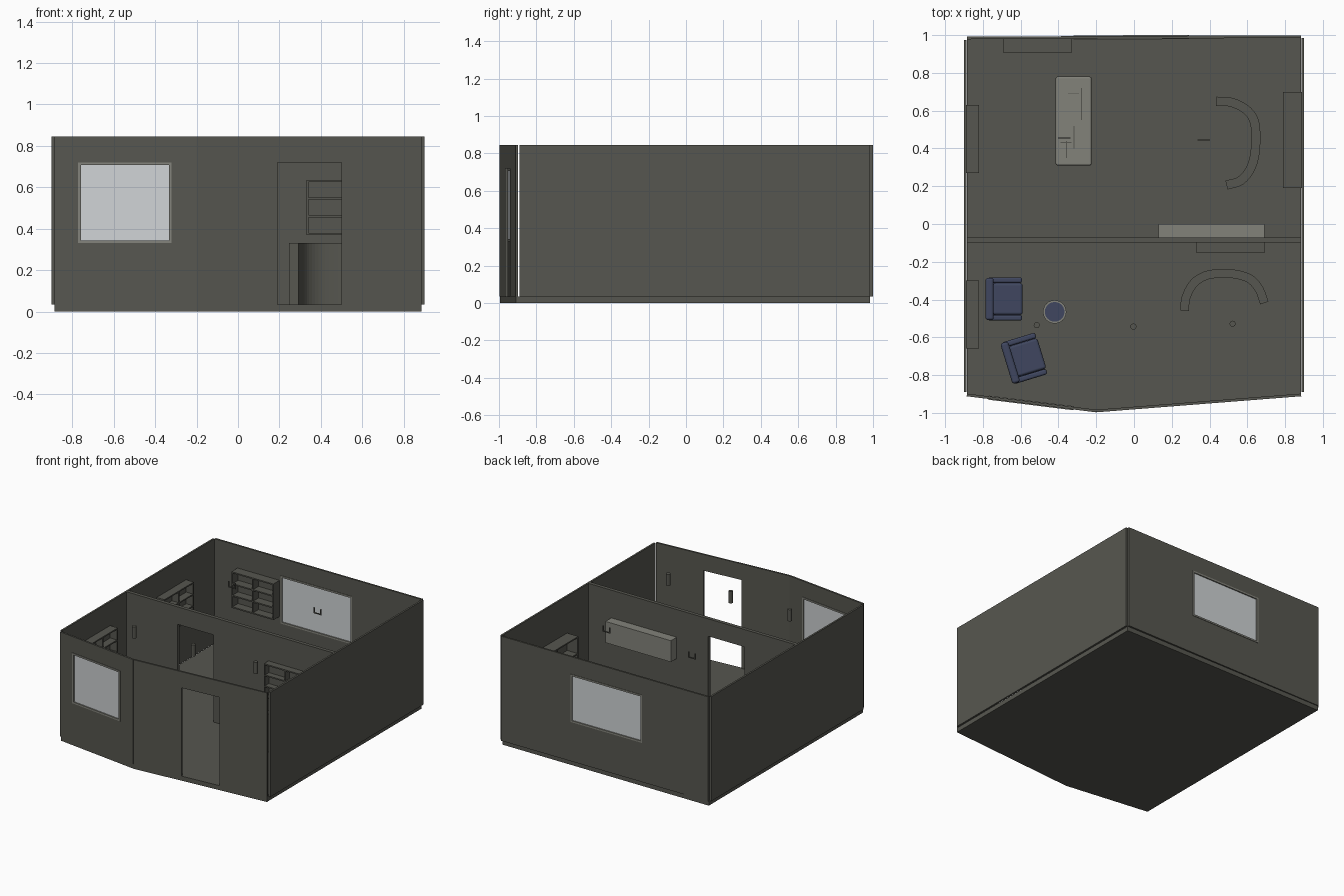
import bpy, bmesh, math
from mathutils import Matrix, Vector

if "Cube" in bpy.data.objects:
    bpy.data.objects.remove(bpy.data.objects["Cube"])


def material(name, r, g, b):
    m = bpy.data.materials.new(name)
    m.diffuse_color = (r, g, b, 1)
    m.use_nodes = True
    m.node_tree.nodes["Principled BSDF"].inputs["Base Color"].default_value = m.diffuse_color
    return m


GREY = material("dark grey", 0.094, 0.094, 0.079)
LIGHT = material("light grey", 0.225, 0.225, 0.195)
GLASS = material("pale glass", 0.62, 0.65, 0.66)
BLUE = material("navy fabric", 0.05, 0.062, 0.115)


def place(x, y, z=0, deg=0):
    return Matrix.Translation((x, y, z)) @ Matrix.Rotation(math.radians(deg), 4, 'Z')


def finish(bm, name, mat, M=Matrix(), bevel=0):
    me = bpy.data.meshes.new(name)
    bmesh.ops.recalc_face_normals(bm, faces=bm.faces)
    bm.to_mesh(me)
    bm.free()
    me.materials.append(mat)
    ob = bpy.data.objects.new(name, me)
    ob.matrix_world = M
    bpy.context.collection.objects.link(ob)
    if bevel:
        b = ob.modifiers.new("bevel", 'BEVEL')
        b.width, b.segments = bevel, 3
        for p in me.polygons:
            p.use_smooth = True
        b.harden_normals = True
    return ob


def boxes(name, mat, items, M=Matrix(), bevel=0):
    """One object made of boxes given as (x0, x1, y0, y1, z0, z1)."""
    bm = bmesh.new()
    for x0, x1, y0, y1, z0, z1 in items:
        S = Matrix.Diagonal((x1 - x0, y1 - y0, z1 - z0, 1))
        T = Matrix.Translation(((x0 + x1) / 2, (y0 + y1) / 2, (z0 + z1) / 2))
        bmesh.ops.create_cube(bm, size=1, matrix=T @ S)
    return finish(bm, name, mat, M, bevel)


def prism(name, mat, pts, z0, z1):
    bm = bmesh.new()
    f = bm.faces.new([bm.verts.new((x, y, z0)) for x, y in pts])
    r = bmesh.ops.extrude_face_region(bm, geom=[f])
    bmesh.ops.translate(bm, vec=(0, 0, z1 - z0),
                        verts=[v for v in r["geom"] if isinstance(v, bmesh.types.BMVert)])
    return finish(bm, name, mat)


def cylinder(name, mat, x, y, z0, z1, r, n=24):
    bm = bmesh.new()
    bmesh.ops.create_cone(bm, cap_ends=True, segments=n, radius1=r, radius2=r,
                          depth=z1 - z0, matrix=place(x, y, (z0 + z1) / 2))
    return finish(bm, name, mat)


Z0, Z1 = 0.035, 0.845


def wall(name, p, q, thick, hole=None, window=False):
    """Wall from p to q; hole = (x0, x1, z0, z1) measured along x."""
    p, q = Vector(p), Vector(q)
    d = q - p
    L = d.length
    M = place(p.x, p.y, 0, math.degrees(math.atan2(d.y, d.x)))
    us, zs, h = [0, L], [Z0, Z1], None
    if hole:
        h = [(hole[0] - p.x) / d.x * L, (hole[1] - p.x) / d.x * L, hole[2], hole[3]]
        us, zs = sorted({0, L, h[0], h[1]}), sorted({Z0, Z1, h[2], h[3]})
    bm = bmesh.new()
    V = {(u, z): bm.verts.new((u, 0, z)) for u in us for z in zs}
    for a, b in zip(us, us[1:]):
        for c, e in zip(zs, zs[1:]):
            if not (h and (a, b, c, e) == tuple(h)):
                bm.faces.new([V[a, c], V[b, c], V[b, e], V[a, e]])
    s = finish(bm, name, GREY, M).modifiers.new("thickness", 'SOLIDIFY')
    s.thickness, s.offset = thick, 0
    if window:
        a, b, c, e = h
        w, t = 0.013, thick / 2 + 0.004
        boxes(name + "_window_frame", LIGHT,
              [(a, a + w, -t, t, c, e), (b - w, b, -t, t, c, e),
               (a + w, b - w, -t, t, c, c + w), (a + w, b - w, -t, t, e - w, e)], M)
        boxes(name + "_window_glass", GLASS,
              [(a + w, b - w, -0.002, 0.002, c + w, e - w)], M)


# floor and walls
prism("floor", GREY, [(-0.885, -0.905), (-0.2, -0.995), (0.885, -0.91),
                      (0.885, 0.985), (-0.885, 0.985)], 0, Z0)
wall("left_wall", (-0.893, -0.89), (-0.893, 0.975), 0.014)
wall("right_wall", (0.893, -0.89), (0.893, 0.985), 0.014)
wall("back_wall", (-0.885, 0.985), (0.885, 0.992), 0.014, (-0.32, 0.29, 0.34, 0.71), True)
wall("front_wall_left", (-0.885, -0.905), (-0.2, -0.99), 0.014, (-0.77, -0.32, 0.33, 0.72), True)
wall("front_wall_right", (-0.2, -0.99), (0.885, -0.905), 0.014, (0.19, 0.5, Z0, 0.72))
wall("partition", (-0.885, -0.085), (0.885, -0.085), 0.028, (-0.45, -0.14, Z0, 0.71))


# bookshelves: back at local y = 0, open side toward local -y
def shelf(name, M, w, d, z0, z1, rows=3):
    t, h = 0.01, w / 2
    items = [(-h, h, -0.008, 0, z0, z1)]
    items += [(x - t / 2, x + t / 2, -d, -0.008, z0, z1) for x in (-h + t / 2, 0, h - t / 2)]
    for i in range(rows + 1):
        z = z0 + (z1 - z0 - t) * i / rows
        items += [(-h + t, -t / 2, -d, -0.008, z, z + t), (t / 2, h - t, -d, -0.008, z, z + t)]
    boxes(name, GREY, items, M)


shelf("partition_shelf", place(0.51, -0.099), 0.36, 0.055, 0.37, 0.635)
shelf("back_shelf", place(-0.51, 0.98), 0.36, 0.075, 0.39, 0.67)
shelf("left_back_shelf", place(-0.886, 0.45, 0, 90), 0.36, 0.066, 0.38, 0.66)
shelf("left_front_shelf", place(-0.886, -0.48, 0, 90), 0.36, 0.066, 0.38, 0.66)
shelf("right_bookcase", place(0.886, 0.445, 0, -90), 0.51, 0.096, Z0, 0.56, 4)

# wall cabinet on the back of the partition
boxes("wall_cabinet", LIGHT, [(0.13, 0.69, -0.071, 0, 0.465, 0.63)])


# curved counters: smooth path thickened into a band
def counter(name, path, half):
    P = [Vector(p) for p in path]
    P = [2 * P[0] - P[1]] + P + [2 * P[-1] - P[-2]]
    pts = []
    for a, b, c, d in zip(P, P[1:], P[2:], P[3:]):
        for i in range(4):
            t = i / 4
            pts.append(0.5 * (2 * b + (c - a) * t + (2 * a - 5 * b + 4 * c - d) * t * t
                              + (3 * b - a - 3 * c + d) * t ** 3))
    pts.append(P[-2])
    left, right = [], []
    for i, p in enumerate(pts):
        d = (pts[min(i + 1, len(pts) - 1)] - pts[max(i - 1, 0)]).normalized()
        n = Vector((-d.y, d.x)) * half
        left.append(p + n)
        right.append(p - n)
    prism(name, GREY, left + right[::-1], Z0, 0.33)


counter("front_counter", [(0.268, -0.46), (0.275, -0.39), (0.315, -0.315), (0.38, -0.273),
                          (0.46, -0.262), (0.55, -0.268), (0.62, -0.295), (0.665, -0.35),
                          (0.69, -0.418)], 0.023)
counter("back_counter", [(0.435, 0.65), (0.52, 0.643), (0.6, 0.6), (0.64, 0.53), (0.643, 0.4),
                         (0.62, 0.3), (0.565, 0.23), (0.49, 0.206)], 0.024)

# long table with seams on top
boxes("table_top", LIGHT, [(-0.415, -0.225, 0.31, 0.78, 0.24, 0.27)], bevel=0.01)
boxes("table_legs", LIGHT, [(x, x + 0.02, y, y + 0.02, Z0, 0.24)
                            for x in (-0.4, -0.26) for y in (0.33, 0.74)])
boxes("table_seams", GREY, [(-0.36, -0.356, 0.35, 0.44, 0.269, 0.271),
                            (-0.32, -0.316, 0.4, 0.52, 0.269, 0.271),
                            (-0.28, -0.276, 0.55, 0.72, 0.269, 0.271),
                            (-0.35, -0.29, 0.69, 0.694, 0.269, 0.271),
                            (-0.39, -0.33, 0.43, 0.434, 0.269, 0.271)])


# armchairs: backrest at local -x
def armchair(name, M):
    boxes(name + "_base", BLUE, [(-0.08, 0.09, -0.085, 0.085, 0.06, 0.12)], M, 0.008)
    boxes(name + "_cushion", BLUE, [(-0.06, 0.098, -0.084, 0.084, 0.12, 0.165)], M, 0.014)
    boxes(name + "_backrest", BLUE, [(-0.098, -0.055, -0.112, 0.112, 0.06, 0.28)], M, 0.014)
    for s in (-1, 1):
        y = sorted((s * 0.085, s * 0.115))
        boxes(name + "_arm", BLUE, [(-0.085, 0.095, *y, 0.06, 0.205)], M, 0.011)
    boxes(name + "_legs", GREY, [(x, x + 0.015, y, y + 0.015, Z0, 0.062)
                                 for x in (-0.08, 0.07) for y in (-0.1, 0.085)], M)


armchair("armchair_a", place(-0.688, -0.397))
armchair("armchair_b", place(-0.582, -0.712, 0, 17))

# round side table
cylinder("side_table_foot", LIGHT, -0.42, -0.465, Z0, 0.045, 0.04)
cylinder("side_table_post", LIGHT, -0.42, -0.465, 0.045, 0.155, 0.01)
cylinder("side_table_rim", LIGHT, -0.42, -0.465, 0.155, 0.17, 0.062)
cylinder("side_table_top", BLUE, -0.42, -0.465, 0.17, 0.174, 0.052)

# hanging lights
for x, y in ((-0.515, -0.535), (-0.003, -0.543), (0.522, -0.528)):
    cylinder("pendant_light", GREY, x, y, 0.755, 0.845, 0.016, 16)
for x, y in ((0.37, 0.445), (-0.37, 0.455)):
    boxes("track_light", GREY, [(x - 0.033, x + 0.033, y - 0.003, y + 0.003, 0.8, 0.808)]
          + [(x + s - 0.004, x + s + 0.004, y - 0.003, y + 0.003, 0.808, 0.845)
             for s in (-0.029, 0.029)])
